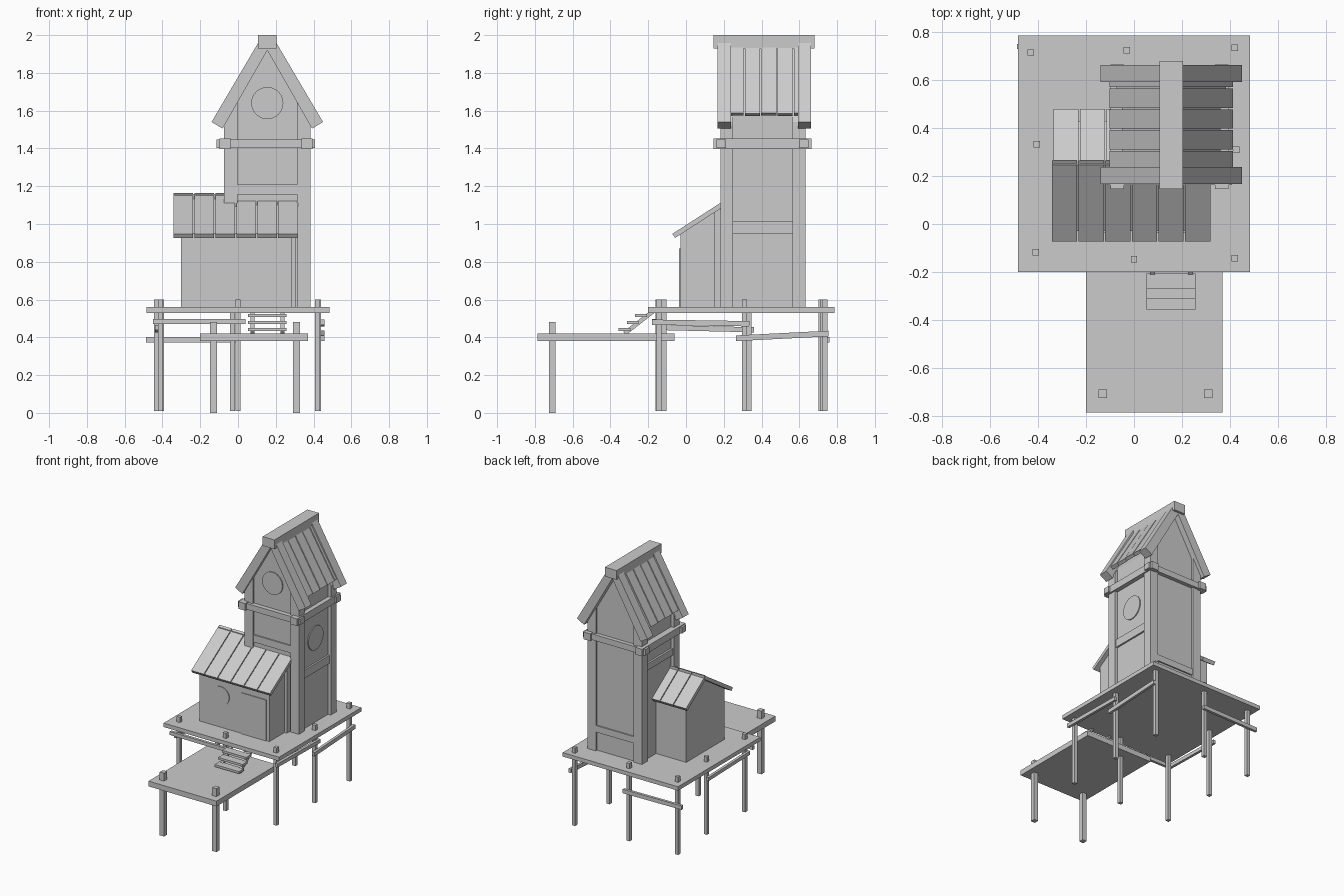
import bpy, bmesh, math
from mathutils import Vector

if "Cube" in bpy.data.objects:
    bpy.data.objects.remove(bpy.data.objects["Cube"])


def mesh_object(name, bm):
    bmesh.ops.recalc_face_normals(bm, faces=bm.faces)
    me = bpy.data.meshes.new(name)
    bm.to_mesh(me)
    bm.free()
    ob = bpy.data.objects.new(name, me)
    bpy.context.collection.objects.link(ob)
    return ob


def prism(name, profile, axis, a, b):
    """Extrude a 2D profile along x (profile is y,z) or y (profile is x,z)."""
    bm = bmesh.new()
    def at(p, d):
        return (d, p[0], p[1]) if axis == 'x' else (p[0], d, p[1])
    lo = [bm.verts.new(at(p, a)) for p in profile]
    hi = [bm.verts.new(at(p, b)) for p in profile]
    bm.faces.new(lo)
    bm.faces.new(hi)
    n = len(profile)
    for i in range(n):
        j = (i + 1) % n
        bm.faces.new((lo[i], lo[j], hi[j], hi[i]))
    return mesh_object(name, bm)


def box(name, x0, x1, y0, y1, z0, z1):
    return prism(name, [(x0, z0), (x1, z0), (x1, z1), (x0, z1)], 'y', y0, y1)


def beam(name, p, q, w, h):
    """Rectangular timber running between two points."""
    p, q = Vector(p), Vector(q)
    d = (q - p).normalized()
    side = d.cross(Vector((0, 0, 1))).normalized()
    up = side.cross(d)
    bm = bmesh.new()
    ends = []
    for c in (p, q):
        ends.append([bm.verts.new(c + side * sx * w / 2 + up * sz * h / 2)
                     for sx, sz in ((-1, -1), (1, -1), (1, 1), (-1, 1))])
    bm.faces.new(ends[0])
    bm.faces.new(ends[1])
    for i in range(4):
        j = (i + 1) % 4
        bm.faces.new((ends[0][i], ends[0][j], ends[1][j], ends[1][i]))
    return mesh_object(name, bm)


def mirror_x(profile, c):
    return [(2 * c - x, z) for x, z in profile]


def disc(name, loc, r, rot):
    bpy.ops.mesh.primitive_cylinder_add(vertices=24, radius=r, depth=0.012,
                                        location=loc, rotation=rot)
    bpy.context.object.name = name


# Platforms
box("main_deck", -0.484, 0.484, -0.20, 0.786, 0.53, 0.56)
box("lower_dock", -0.20, 0.37, -0.786, -0.06, 0.38, 0.42)

# Stilts
for x, y in ((-0.43, 0.715), (-0.03, 0.725), (0.42, 0.735), (-0.405, 0.333),
             (0.427, 0.31), (-0.41, -0.117), (0.0, -0.147), (0.42, -0.142)):
    box("deck_stilt", x - 0.0135, x + 0.0135, y - 0.0135, y + 0.0135, 0.01, 0.60)
for x in (-0.13, 0.31):
    box("dock_stilt", x - 0.018, x + 0.018, -0.726, -0.69, 0.0, 0.48)

# Braces nailed between stilts
beam("front_brace", (-0.45, -0.165, 0.483), (0.04, -0.17, 0.483), 0.02, 0.027)
beam("right_front_brace", (0.447, -0.18, 0.48), (0.447, 0.335, 0.472), 0.02, 0.028)
beam("right_back_brace", (0.447, 0.265, 0.395), (0.447, 0.755, 0.42), 0.02, 0.03)
beam("left_brace", (-0.43, -0.14, 0.452), (-0.43, 0.36, 0.44), 0.02, 0.027)
beam("back_brace", (-0.488, 0.74, 0.387), (0.0, 0.75, 0.387), 0.02, 0.03)

# Steps
for x in (0.077, 0.235):
    beam("step_stringer", (x, -0.325, 0.42), (x, -0.165, 0.545), 0.02, 0.022)
for i in range(3):
    y, z = -0.357 + 0.044 * i, 0.433 + 0.037 * i
    box("step_tread", 0.053, 0.257, y, y + 0.062, z, z + 0.017)

# Lower house with pitched gable ends
prism("house_walls", [(-0.03, 0.555), (0.43, 0.555), (0.43, 1.01), (0.255, 1.14),
                      (-0.03, 0.95)], 'x', -0.303, 0.285)
box("house_corner_board", 0.28, 0.305, 0.15, 0.22, 0.555, 1.08)
box("house_door", 0.053, 0.258, -0.036, -0.02, 0.56, 0.87)
disc("house_window", (-0.12, -0.03, 0.80), 0.07, (math.pi / 2, 0, 0))

# House roof planks
front = [(-0.072, 0.948), (0.265, 1.165), (0.265, 1.135), (-0.058, 0.926)]
back = [(0.245, 1.158), (0.48, 0.995), (0.465, 0.972), (0.245, 1.125)]
for i in range(6):
    x = -0.342 + i * 0.111
    prism("house_front_plank", front, 'x', x, x + 0.105)
    if i < 3:
        prism("house_back_plank", back, 'x', x + 0.006, x + 0.111)

# Tower core and corner posts, tops follow the roof pitch
C = 0.155
def pitch(x):
    return 1.935 - abs(x - C) * 1.732
core = [(-0.05, 0.555), (0.36, 0.555), (0.36, pitch(0.36)), (C, 1.935),
        (-0.05, pitch(-0.05))]
prism("tower_walls", core, 'y', 0.197, 0.618)
for y in (0.182, 0.565):
    for x in (-0.073, 0.313):
        prism("tower_corner_post", [(x, 0.555), (x + 0.07, 0.555),
              (x + 0.07, pitch(x + 0.07)), (x, pitch(x))], 'y', y, y + 0.068)

# Tower cross rails
box("front_rail", -0.01, 0.32, 0.187, 0.21, 1.155, 1.21)
box("back_rail", -0.01, 0.32, 0.605, 0.628, 0.70, 0.75)
box("right_rail", 0.35, 0.373, 0.24, 0.575, 0.95, 1.012)
box("left_rail", -0.065, -0.04, 0.24, 0.575, 1.24, 1.29)

# Belt of crossed beams
for y in (0.162, 0.598):
    box("belt_cross_beam", -0.113, 0.408, y, y + 0.05, 1.402, 1.447)
for x in (-0.098, 0.337):
    box("belt_side_beam", x, x + 0.057, 0.145, 0.665, 1.398, 1.452)

# Round windows
disc("gable_window", (C, 0.195, 1.64), 0.085, (math.pi / 2, 0, 0))
disc("side_window", (0.361, 0.41, 1.2), 0.09, (0, math.pi / 2, 0))

# Tower roof: barge boards, planks and ridge beam
barge = [(C, 1.99), (C + 0.03, 1.99), (C + 0.295, 1.54), (C + 0.237, 1.505), (C, 1.92)]
plank = [(C, 1.975), (C + 0.025, 1.975), (C + 0.258, 1.588), (C + 0.236, 1.575), (C, 1.945)]
for side in (0, 1):
    b = mirror_x(barge, C) if side else barge
    p = mirror_x(plank, C) if side else plank
    for y in (0.167, 0.592):
        prism("barge_board", b, 'y', y, y + 0.07)
    for i in range(5):
        y = 0.225 + i * 0.0865
        off = 0.003 * (i % 2)
        prism("tower_roof_plank", [(x, z - off) for x, z in p], 'y', y, y + 0.08)
box("ridge_beam", C - 0.049, C + 0.049, 0.145, 0.68, 1.93, 2.0)
